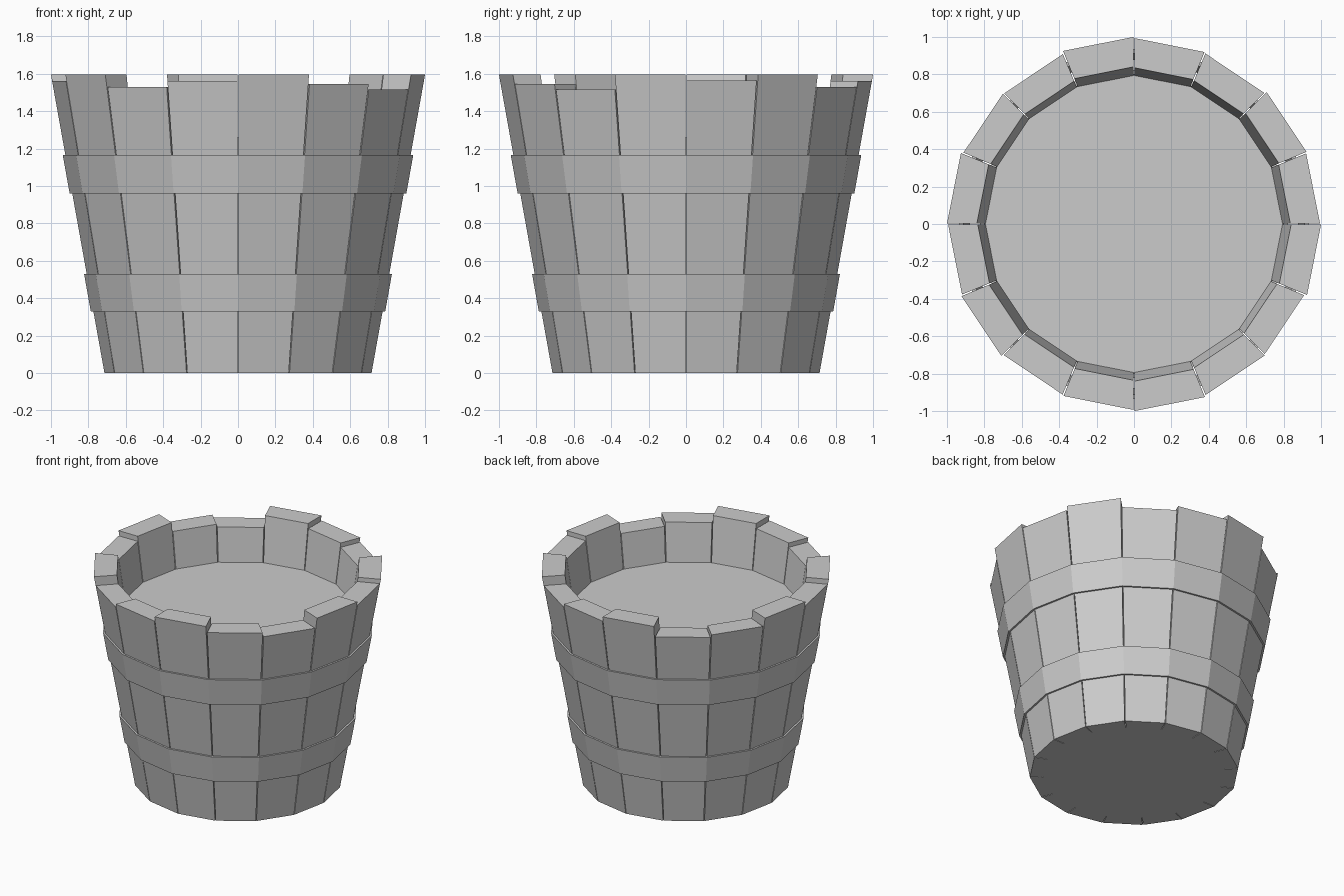
import bpy
from math import cos, sin, radians

if "Cube" in bpy.data.objects:
    bpy.data.objects.remove(bpy.data.objects["Cube"])

N = 16
STEP = 360 / N
H = 1.595


def mesh_object(name, verts, faces):
    mesh = bpy.data.meshes.new(name)
    mesh.from_pydata(verts, [], faces)
    mesh.update()
    obj = bpy.data.objects.new(name, mesh)
    bpy.context.collection.objects.link(obj)
    return obj


def polar(r, deg, z):
    return (r * cos(radians(deg)), r * sin(radians(deg)), z)


def outer(z):
    return 0.714 + (1.0 - 0.714) * z / H


def inner(z):
    return 0.62 + (0.84 - 0.62) * z / H


def stave(i, height):
    gap = 0.2
    a, b = i * STEP + gap, (i + 1) * STEP - gap
    verts = []
    for z in (0, height):
        verts += [polar(inner(z), a, z), polar(outer(z), a, z),
                  polar(outer(z), b, z), polar(inner(z), b, z)]
    faces = [(3, 2, 1, 0), (4, 5, 6, 7)]
    faces += [(k, (k + 1) % 4, (k + 1) % 4 + 4, k + 4) for k in range(4)]
    mesh_object(f"stave_{i + 1}", verts, faces)


def hoop(name, z0, z1):
    # closed ring following the taper, slightly proud of the staves
    section = [(outer(z0) - 0.01, z0), (outer(z0) + 0.014, z0),
               (outer(z1) + 0.014, z1), (outer(z1) - 0.01, z1)]
    verts = [polar(r, i * STEP, z) for i in range(N) for r, z in section]
    faces = []
    for i in range(N):
        j = (i + 1) % N
        for k in range(4):
            m = (k + 1) % 4
            faces.append((i * 4 + k, j * 4 + k, j * 4 + m, i * 4 + m))
    # section runs inner -> outer -> up, so flip to face outward
    mesh_object(name, verts, faces)


# Uneven staves, counter-clockwise from +x
heights = [1.565, H, 1.53, 1.56, H, 1.51, 1.53, H,
           1.56, H, 1.53, 1.56, H, 1.545, 1.515, H]
for i, h in enumerate(heights):
    stave(i, h)

# Two hoops
hoop("lower_hoop", 0.33, 0.53)
hoop("upper_hoop", 0.96, 1.165)

# Solid filling, flush with the bottom
top = 1.26
verts = [polar(inner(z) + 0.002, i * STEP, z) for z in (0, top) for i in range(N)]
faces = [tuple(reversed(range(N))), tuple(range(N, 2 * N))]
faces += [(i, (i + 1) % N, (i + 1) % N + N, i + N) for i in range(N)]
mesh_object("filling", verts, faces)
